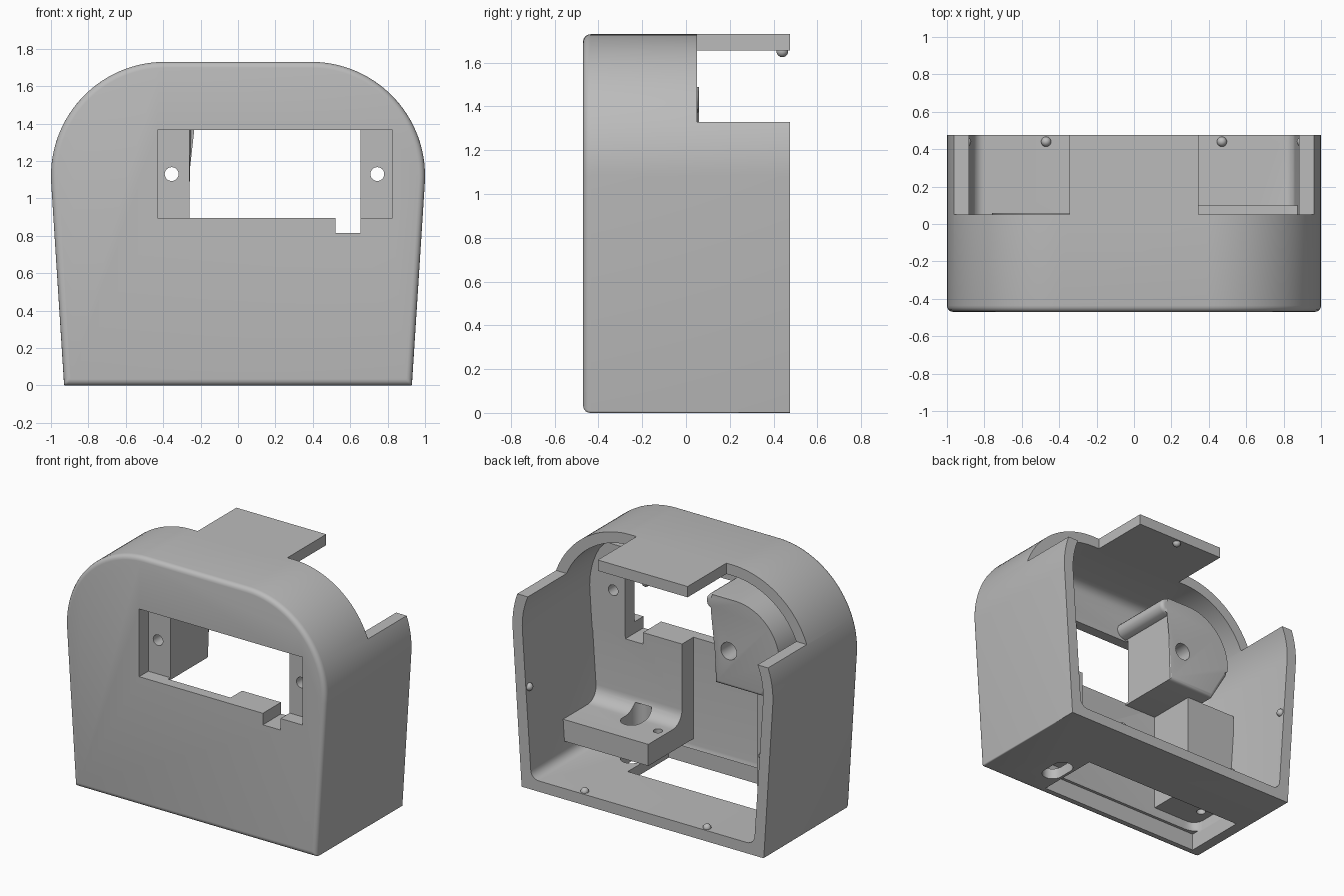
import bpy, bmesh
from math import cos, sin, radians

if "Cube" in bpy.data.objects:
    bpy.data.objects.remove(bpy.data.objects["Cube"], do_unlink=True)

grey = bpy.data.materials.new("plain_grey")
grey.use_nodes = True
grey.diffuse_color = (0.5, 0.5, 0.5, 1)
grey.node_tree.nodes["Principled BSDF"].inputs["Base Color"].default_value = (0.5, 0.5, 0.5, 1)


def arc(cx, cy, r, a0, a1, n):
    steps = [radians(a0 + (a1 - a0) * i / n) for i in range(n + 1)]
    return [(cx + r * cos(a), cy + r * sin(a)) for a in steps]


def circle(cx, cy, r):
    return arc(cx, cy, r, 0, 345, 23)


def loft(name, rings, back_bevel=0):
    """Skin equal-length point rings and cap both ends."""
    bm = bmesh.new()
    loops = [[bm.verts.new(p) for p in ring] for ring in rings]
    for a, b in zip(loops, loops[1:]):
        for i in range(len(a)):
            j = (i + 1) % len(a)
            bm.faces.new((a[i], a[j], b[j], b[i]))
    bm.faces.new(loops[0])
    bm.faces.new(loops[-1])
    if back_bevel:
        last = set(loops[-1])
        edges = [e for e in bm.edges if set(e.verts) <= last]
        bmesh.ops.bevel(bm, geom=edges, offset=back_bevel, segments=4,
                        profile=0.5, affect='EDGES')
    bmesh.ops.recalc_face_normals(bm, faces=bm.faces)
    mesh = bpy.data.meshes.new(name)
    bm.to_mesh(mesh)
    bm.free()
    mesh.materials.append(grey)
    obj = bpy.data.objects.new(name, mesh)
    bpy.context.collection.objects.link(obj)
    return obj


def prism(name, pts, lo, hi, axis, back_bevel=0):
    place = {'x': lambda p, t: (t, p[0], p[1]),
             'y': lambda p, t: (p[0], t, p[1]),
             'z': lambda p, t: (p[0], p[1], t)}[axis]
    return loft(name, [[place(p, t) for p in pts] for t in (lo, hi)], back_bevel)


def box(name, x0, x1, y0, y1, z0, z1):
    return prism(name, [(x0, y0), (x1, y0), (x1, y1), (x0, y1)], z0, z1, 'z')


def activate(obj):
    bpy.ops.object.select_all(action='DESELECT')
    obj.select_set(True)
    bpy.context.view_layer.objects.active = obj


def cut(obj, cutters):
    activate(obj)
    for c in cutters:
        m = obj.modifiers.new("cut", 'BOOLEAN')
        m.operation, m.solver, m.object = 'DIFFERENCE', 'EXACT', c
        bpy.ops.object.modifier_apply(modifier=m.name)


def outline(y, d, rc):
    """Tapered arch inset by d, with lower corners of radius rc."""
    half = arc(0.93 - 0.94 * d - rc, d + rc, rc, -90, -3.6, 6)
    half += arc(0.39, 1.12, 0.61 - d, -3.6, 90, 28)
    pts = half + [(-x, z) for x, z in reversed(half)]
    return [(x, y, z) for x, z in pts]


# Hollow shell: rounded front edge, open back
shell = loft("shell", [outline(*r) for r in [
    (-0.47, 0.032, 0.01), (-0.467, 0.019, 0.01), (-0.459, 0.008, 0.01),
    (-0.448, 0.002, 0.01), (-0.436, 0, 0.01), (0.475, 0, 0.004),
    (0.475, 0.075, 0.06), (-0.32, 0.075, 0.06), (-0.35, 0.081, 0.06),
    (-0.375, 0.098, 0.06), (-0.39, 0.12, 0.05), (-0.395, 0.15, 0.04)]])

# Deep mounting boss with lip, model's right side
right_boss = prism("right_boss",
    [(-0.26, 0.88), (-0.26, 1.375)] + arc(-0.245, 1.435, 0.055, -70, 90, 8)
    + arc(-0.42, 1.15, 0.34, 90, 190, 20) + [(-0.63, 0.88)],
    -0.42, 0.06, 'y', 0.025)

# Thin mounting flange, model's left side
left_boss = prism("left_boss",
    [(0.655, 0.83), (0.93, 0.83), (0.93, 1.3), (0.8, 1.45), (0.655, 1.45)],
    -0.42, -0.265, 'y')

# L-shaped bracket and corner column
bracket = prism("bracket",
    [(-0.42, 0.19), (0.10, 0.19), (0.10, 0.34)]
    + arc(-0.17, 0.44, 0.10, 270, 180, 8) + [(-0.27, 0.895), (-0.42, 0.895)],
    0.22, 0.91, 'x')
column = box("corner_column", -0.9, -0.51, -0.42, -0.05, 0.19, 0.88)

# Cutters
window = box("window_cutter", -0.26, 0.655, -0.6, 0.2, 0.895, 1.365)
pocket = box("pocket_cutter", -0.43, 0.825, -0.6, -0.37, 0.895, 1.365)
notch = box("notch_cutter", 0.52, 0.655, -0.6, 0.0, 0.815, 0.93)
floor_opening = box("floor_cutter", -0.85, 0.42, -0.41, 0.04, -0.1, 0.12)
slot = prism("slot_cutter", arc(0.51, -0.13, 0.07, 0, 180, 12)
             + arc(0.51, -0.23, 0.07, 180, 360, 12), -0.1, 0.4, 'z')
back_cuts = [box("back_cutter", min(s * 0.345, s * 1.1), max(s * 0.345, s * 1.1),
                 0.05, 0.6, 1.33, 1.9) for s in (-1, 1)]
screw_holes = [prism("screw_cutter", circle(x, 1.13, 0.037), -0.6, 0.2, 'y')
               for x in (-0.355, 0.745)]
counterbore = prism("counterbore_cutter", circle(-0.37, 1.13, 0.06), -0.1, 0.2, 'y')
bracket_hole = prism("bracket_cutter", circle(0.285, -0.1, 0.03), 0.1, 0.4, 'z')
column_hole = prism("column_cutter", circle(-0.78, -0.24, 0.03), 0.1, 0.4, 'z')

cut(shell, [window, pocket, notch, floor_opening, slot] + back_cuts)
cut(right_boss, [pocket, screw_holes[0], counterbore])
cut(left_boss, [pocket, screw_holes[1]])
cut(bracket, [window, pocket, notch, slot, bracket_hole])
cut(column, [column_hole])
for c in [window, pocket, notch, floor_opening, slot, counterbore,
          bracket_hole, column_hole] + back_cuts + screw_holes:
    bpy.data.objects.remove(c, do_unlink=True)

# Small snap pegs around the open back
pegs = []
for name, x, z in [("floor_peg_left", 0.47, 0.077), ("floor_peg_right", -0.47, 0.077),
                   ("wall_peg_left", 0.897, 0.69), ("wall_peg_right", -0.897, 0.69),
                   ("tab_peg", 0, 1.652)]:
    bpy.ops.mesh.primitive_uv_sphere_add(segments=16, ring_count=8, radius=0.027,
                                         location=(x, 0.44, z))
    peg = bpy.context.object
    peg.name = name
    peg.data.materials.append(grey)
    pegs.append(peg)

for obj in [shell, right_boss, left_boss, bracket, column] + pegs:
    activate(obj)
    bpy.ops.object.shade_smooth_by_angle(angle=radians(30))
